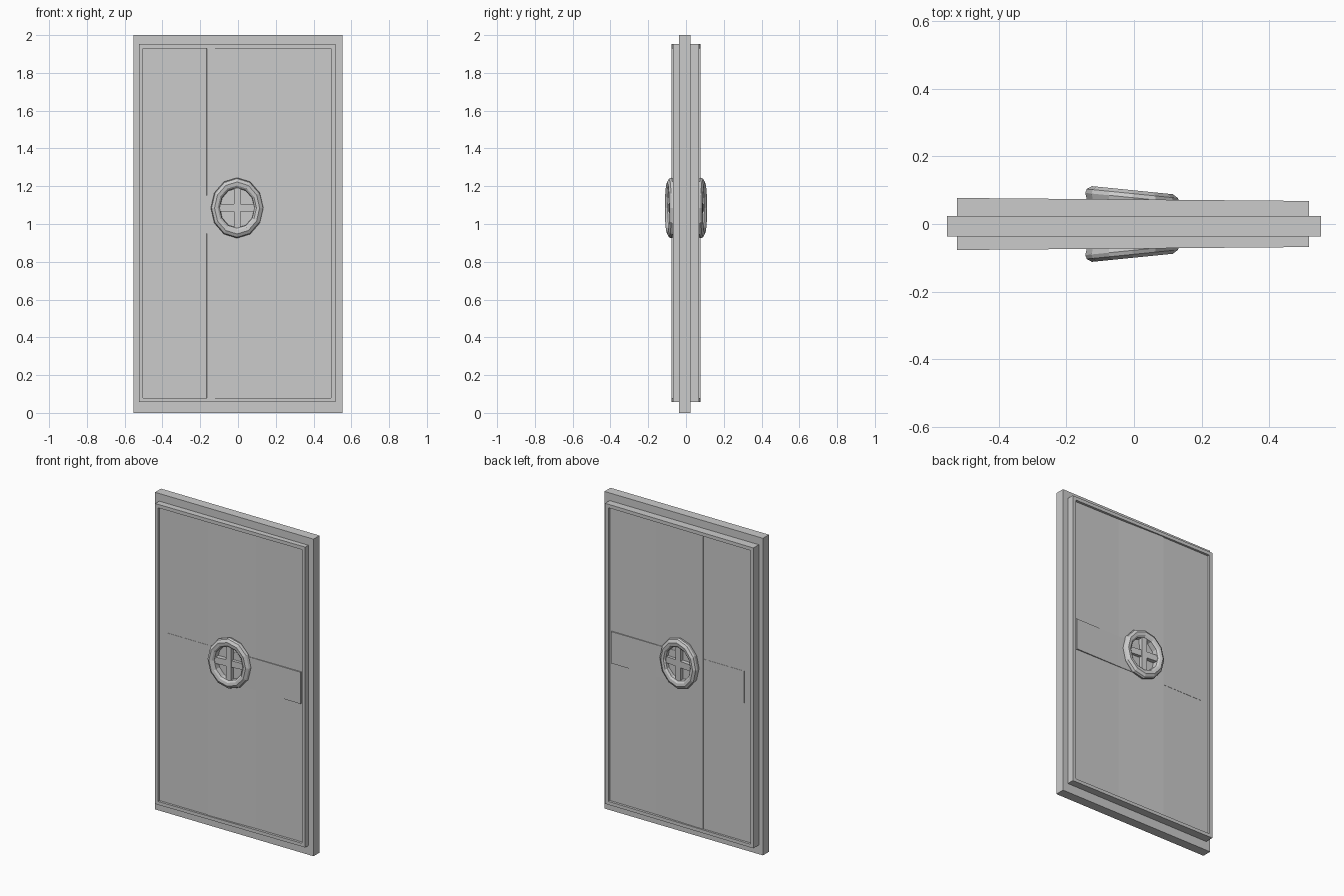
import bpy, bmesh, math

if "Cube" in bpy.data.objects:
    bpy.data.objects.remove(bpy.data.objects["Cube"])


def make(name, verts, faces):
    me = bpy.data.meshes.new(name)
    me.from_pydata(verts, [], faces)
    bm = bmesh.new()
    bm.from_mesh(me)
    bmesh.ops.recalc_face_normals(bm, faces=bm.faces)
    bm.to_mesh(me)
    bm.free()
    ob = bpy.data.objects.new(name, me)
    bpy.context.collection.objects.link(ob)
    return ob


def prism(name, outline, z0, z1):
    """Extrude an x/y outline upward from z0 to z1."""
    n = len(outline)
    verts = [(x, y, z) for z in (z0, z1) for x, y in outline]
    faces = [[(i, (i + 1) % n, n + (i + 1) % n, n + i)][0] for i in range(n)]
    faces += [tuple(range(n)), tuple(range(n, 2 * n))]
    return make(name, verts, faces)


def loft_closed(name, loops):
    """Skin a cyclic series of closed loops."""
    m, n = len(loops), len(loops[0])
    verts = [v for loop in loops for v in loop]
    faces = [(a * n + i, a * n + (i + 1) % n,
              (a + 1) % m * n + (i + 1) % n, (a + 1) % m * n + i)
             for a in range(m) for i in range(n)]
    return make(name, verts, faces)


def rim_depth(x):
    return 0.0725 - 0.0085 * x


# Outer slab
prism("door_slab", [(-.553, -.037), (.553, -.037), (.553, .023), (-.553, .023)], 0, 2)

# Raised panel core: three planks, slightly stepped and sloped, on both faces
planks = [(-.51, .062), (-.166, .062), (-.164, .067), (.165, .056), (.50, .053)]
prism("plank_core", [(x, -d) for x, d in planks] +
      [(x, d) for x, d in reversed(planks)], .07, 1.94)

CX, CZ = -.005, 1.085
for s, side in ((-1, "front"), (1, "back")):

    # Border around the planks
    def rect(x0, x1, z0, z1, depth=None):
        return [(x, s * (depth or rim_depth(x)), z)
                for x, z in ((x0, z0), (x1, z0), (x1, z1), (x0, z1))]
    outer, inner = (-.524, .517, .057, 1.952), (-.503, .493, .078, 1.93)
    loft_closed(side + "_rim", [rect(*outer, .01), rect(*outer),
                                rect(*inner), rect(*inner, .01)])

    # Horizontal lock strip
    strip = [(-.45, .0635), (-.166, .0635), (.165, .060), (.48, .061)]
    prism(side + "_strip", [(x, s * d) for x, d in strip] +
          [(.48, s * .03), (-.45, s * .03)], .95, 1.15)

    # Twelve-sided hand wheel, leaning with the middle plank
    def lean(x, z, d):
        return (CX + x, s * (d - .1 * x), CZ + z)
    profile = [(.95, .05), (1, .078), (.97, .090), (.86, .100),
               (.74, .097), (.67, .088), (.65, .05)]
    loops = [[lean(.139 * r * math.sin(math.tau * i / 12),
                   .160 * r * math.cos(math.tau * i / 12), d)
              for i in range(12)] for r, d in profile]
    loft_closed(side + "_wheel_ring", loops)

    # Crossed spokes
    for label, hx, hz, top in (("upright", .017, .112, .087), ("level", .096, .02, .085)):
        corners = ((-hx, -hz), (hx, -hz), (hx, hz), (-hx, hz))
        v = [lean(x, z, d) for d in (.05, top) for x, z in corners]
        f = [(i, (i + 1) % 4, 4 + (i + 1) % 4, 4 + i) for i in range(4)]
        make(f"{side}_{label}_spoke", v, f + [(0, 1, 2, 3), (4, 5, 6, 7)])
